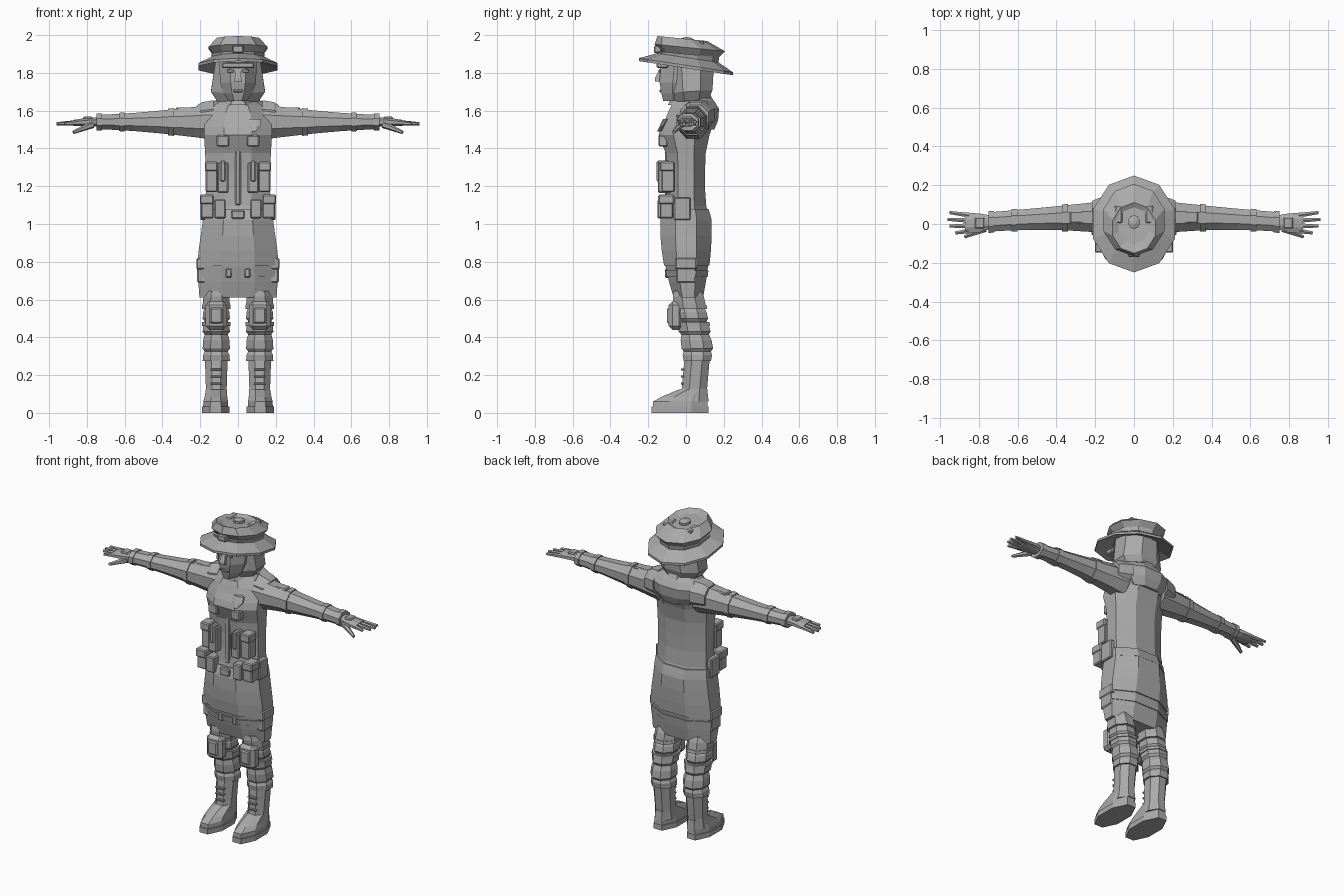
import bpy, bmesh, math
from mathutils import Vector

cube = bpy.data.objects.get("Cube")
if cube:
    bpy.data.objects.remove(cube, do_unlink=True)

shade = (.4, .4, .4, 1)
grey = bpy.data.materials.new("plain_grey")
grey.use_nodes = True
grey.diffuse_color = shade
grey.node_tree.nodes["Principled BSDF"].inputs["Base Color"].default_value = shade


def finish(name, bm, mirror=False, bevel=0):
    bmesh.ops.recalc_face_normals(bm, faces=bm.faces[:])
    mesh = bpy.data.meshes.new(name)
    bm.to_mesh(mesh)
    bm.free()
    mesh.materials.append(grey)
    part = bpy.data.objects.new(name, mesh)
    bpy.context.collection.objects.link(part)
    if bevel:
        chamfer = part.modifiers.new("Bevel", 'BEVEL')
        chamfer.width = bevel
        chamfer.segments = 1
    if mirror:
        part.modifiers.new("Mirror", 'MIRROR').use_mirror_merge = False


def loft(name, rings, sides=8, mirror=False, tilt=0, along_x=False):
    """Skin rings of (position, centre a, centre b, radius a, radius b)."""
    bm = bmesh.new()
    loops = []
    corner = 1 / math.cos(math.pi / sides)
    for position, centre_a, centre_b, radius_a, radius_b in rings:
        loop = []
        for i in range(sides):
            angle = (i + .5) * math.tau / sides
            a = centre_a + radius_a * corner * math.cos(angle)
            b = centre_b + radius_b * corner * math.sin(angle)
            spot = (position, a, b) if along_x else (a, b, position + tilt * b)
            loop.append(bm.verts.new(spot))
        loops.append(loop)
    for low, high in zip(loops, loops[1:]):
        for i in range(sides):
            bm.faces.new((low[i - 1], low[i], high[i], high[i - 1]))
    bm.faces.new(loops[0])
    bm.faces.new(loops[-1])
    finish(name, bm, mirror)


def box(name, centre, size, mirror=True, bevel=.006):
    bm = bmesh.new()
    bmesh.ops.create_cube(bm, size=1)
    for vert in bm.verts:
        vert.co = Vector(centre) + vert.co * Vector(size)
    finish(name, bm, mirror, bevel)


def rod(name, start, end, radius, tip_radius):
    start, end = Vector(start), Vector(end)
    bm = bmesh.new()
    bmesh.ops.create_cone(bm, cap_ends=True, segments=6, radius1=radius,
                          radius2=tip_radius, depth=(end - start).length)
    turn = (end - start).to_track_quat('Z', 'Y')
    for vert in bm.verts:
        vert.co = turn @ vert.co + (start + end) / 2
    finish(name, bm, mirror=True)


def steps(start, end, count):
    return [start + (end - start) * i / count for i in range(count + 1)]


def bell(z, centre, spread):
    return math.exp(-((z - centre) / spread) ** 2)


# Body outline: half width, front and back at any height
WAIST, HEM, BUST, SHOULDER = 1, .61, 1.47, 1.62


def outline(z):
    if z < WAIST:
        drop = (WAIST - z) / (WAIST - HEM)
        return (.18 + .03 * math.sin(drop * math.pi * .7),
                -.13 + .065 * drop ** 2, .13 - .04 * drop ** 2)
    flare = bell(z, WAIST, .08)
    slope = max(0, z - 1.54) ** 2
    half = .17 + .01 * (flare + bell(z, BUST, .1)) - 6 * slope
    front = -.1 - .03 * flare - .045 * bell(z, BUST, .07) + 3 * slope
    back = .1 + .03 * flare + .065 * bell(z, SHOULDER, .15) - 2 * slope
    return half, front, back


def shell(name, heights, grow=0):
    rings = []
    for z in heights:
        half, front, back = outline(z)
        rings.append((z, 0, (front + back) / 2, half + grow, (back - front) / 2 + grow))
    loft(name, rings)


def front_patch(name, x, z, width, height, depth=.04, mirror=True):
    """Block that stands out of the body front by depth."""
    surface = outline(z)[1]
    box(name, (x, surface - depth / 2 + .02, z), (width, depth + .04, height), mirror)


def side_patch(name, y, z, width, height, depth):
    """Block that stands out of both flanks by depth."""
    surface = outline(z)[0]
    box(name, (surface + depth / 2 - .02, y, z), (depth + .04, width, height))


# Hat: tilted brim, band and flared crown with a sunken top
def hat_part(name, rings, tilt=-.1):
    loft(name, [(z, 0, y, r, r * 1.13) for z, r, y in rings], sides=10, tilt=tilt)


hat_part("hat_brim", [(1.86, .12, 0), (1.825, .21, 0), (1.84, .21, 0), (1.885, .13, .01)], tilt=-.15)
hat_part("hat_band", [(1.87, .135, .01), (1.9, .14, .01)])
hat_part("hat_crown", [(1.87, .12, .02), (1.9, .13, .02), (1.935, .157, .02),
                       (1.98, .11, -.02), (1.965, .08, -.01)])
hat_part("hat_button", [(1.95, .03, .01), (1.98, .03, .01), (1.99, .01, .01)])
box("hat_badge", (0, -.15, 1.925), (.06, .04, .04), mirror=False)
box("hat_vents", (.08, .05, 1.95), (.04, .09, .04))

# Head, hair and face
loft("head", [(1.65, 0, -.05, .045, .07), (1.69, 0, -.03, .075, .1),
              (1.75, 0, -.02, .095, .12), (1.88, 0, 0, .1, .135)])
loft("hair", [(1.65, 0, .03, .11, .09), (1.7, 0, .03, .143, .11),
              (1.87, 0, .025, .118, .125)], tilt=.06)
loft("nose", [(1.755, 0, -.14, .02, .025), (1.77, 0, -.14, .018, .025), (1.82, 0, -.13, .01, .01)], sides=4)
box("eyes", (.04, -.14, 1.81), (.035, .01, .015), bevel=.002)
box("brow_visor", (0, -.125, 1.84), (.17, .06, .03), mirror=False)
box("mouth", (0, -.13, 1.705), (.05, .02, .015), mirror=False, bevel=.003)
loft("neck", [(1.6, 0, .02, .07, .08), (1.7, 0, .01, .06, .07)])
loft("collar", [(z, 0, .03, r, r * 1.4) for z, r in ((1.63, .09), (1.66, .08), (1.685, .07))])

# Torso, yoke and chest details
shell("torso", steps(WAIST, BUST, 5) + steps(1.51, 1.67, 4))
loft("back_yoke", [(1.5, 0, .1, .1, .05), (1.55, 0, .1, .14, .07), (1.61, 0, .1, .155, .075),
                   (1.65, 0, .08, .13, .07), (1.67, 0, .07, .08, .06)])
front_patch("front_placket", 0, 1.25, .03, .3, depth=.012, mirror=False)
front_patch("chest_pockets", .08, 1.44, .065, .06, depth=.008)
loft("chest_badge", [(z, .085, outline(z)[1], r, .012) for z, r in ((1.49, .01), (1.52, .036), (1.555, .036))])

# Vest pouches
front_patch("vest_pouches", .08, 1.245, .058, .16, depth=.048)
front_patch("vest_pouch_straps", .08, 1.28, .028, .11, depth=.055)
front_patch("vest_outer_pouches", .14, 1.23, .062, .12, depth=.03)
front_patch("vest_outer_flaps", .142, 1.305, .068, .05, depth=.038)

# Belt with its pouches
shell("belt", [1.02, 1.05, 1.08], grow=.008)
front_patch("belt_buckle", 0, 1.05, .07, .045, depth=.02, mirror=False)
front_patch("belt_front_pouches", .095, 1.08, .06, .1)
front_patch("belt_corner_pouches", .163, 1.09, .068, .12, depth=.03)
front_patch("belt_corner_flaps", .165, 1.13, .074, .05, depth=.045)
side_patch("belt_hip_pouches", -.02, 1.08, .09, .12, depth=.025)

# Skirt, its upper layer, strap and thigh pouches
shell("skirt", steps(HEM, WAIST + .02, 5))
shell("skirt_overlay", steps(.78, WAIST + .02, 3), grow=.007)
shell("skirt_strap", [.72, .755], grow=.005)
front_patch("skirt_buckles", .05, .74, .03, .05, depth=.01)
side_patch("thigh_pouches", 0, .745, .1, .11, depth=.006)
side_patch("thigh_pouch_flaps", 0, .79, .115, .06, depth=.012)


# Legs: each trouser fold is wide below and tucks in above
def leg(z, grow=0):
    depth = .08 - .015 * bell(z, .25, .05)
    return z, .115, .06 - .18 * max(0, z - .35), .068 + grow, depth + grow


folds = [.275, .34, .43, .5, .57, .66]
rings = []
for low, high in zip(folds, folds[1:]):
    rings += [leg(low, .004), leg((low + high) / 2, .002), leg(high - .015, -.007)]
loft("trouser_legs", rings, mirror=True)
for z in (.46, .55):
    loft("knee_strap", [leg(z, .008), leg(z + .02, .008)], mirror=True)
box("knee_pads", (.115, -.055, .515), (.112, .075, .15), bevel=.02)
box("knee_pad_caps", (.115, -.065, .515), (.08, .07, .1), bevel=.015)

# Boots
loft("boot_shafts", [(.06, .115, .03, .06, .09), (.13, .115, .045, .055, .067),
                     (.28, .115, .058, .06, .067)], mirror=True)
for z in steps(.155, .23, 2):
    box("boot_lace", (.115, -.015, z), (.06, .025, .012), bevel=.003)
loft("boot_feet", [(.02, .118, -.03, .067, .146), (.06, .118, -.03, .065, .144),
                   (.085, .117, -.01, .06, .12), (.125, .115, .04, .055, .075)], mirror=True)
loft("boot_soles", [(z, .118, -.032, .072, .15) for z in (0, .033)], mirror=True)


# Arms: tapered sleeves with bands and cuffs
def arm(x, grow=0):
    reach = (x - .13) / .62
    return (x, .035 - .025 * reach ** 2, 1.54, .05 + .035 * (1 - reach) ** 2 + grow,
            .038 + .055 * (1 - reach) ** 1.5 + grow)


loft("sleeves", [arm(x) for x in steps(.13, .74, 6)], along_x=True, mirror=True)
for x in (.34, .6, .72):
    loft("sleeve_band", [arm(x, .006), arm(x + .03, .006)], along_x=True, mirror=True)
loft("shoulder_pads", [(.13, .06, 1.575, .09, .08), (.19, .05, 1.57, .08, .075),
                       (.215, .05, 1.565, .07, .065)], along_x=True, mirror=True)
box("sleeve_pockets", (.28, .035, 1.6), (.1, .06, .035))

# Hands
loft("palms", [(.74, .01, 1.54, .035, .024), (.79, .005, 1.54, .048, .024),
               (.87, .005, 1.535, .055, .016)], along_x=True, mirror=True)
box("glove_plates", (.795, .005, 1.56), (.05, .06, .016))
for spread in (-1.5, -.5, .5, 1.5):
    y = .005 + spread * .027
    rod("finger", (.85, y, 1.537), (.96 - .01 * (spread - .5) ** 2, y * 1.3, 1.53), .014, .009)
rod("thumbs", (.77, -.025, 1.527), (.872, -.066, 1.485), .02, .009)
